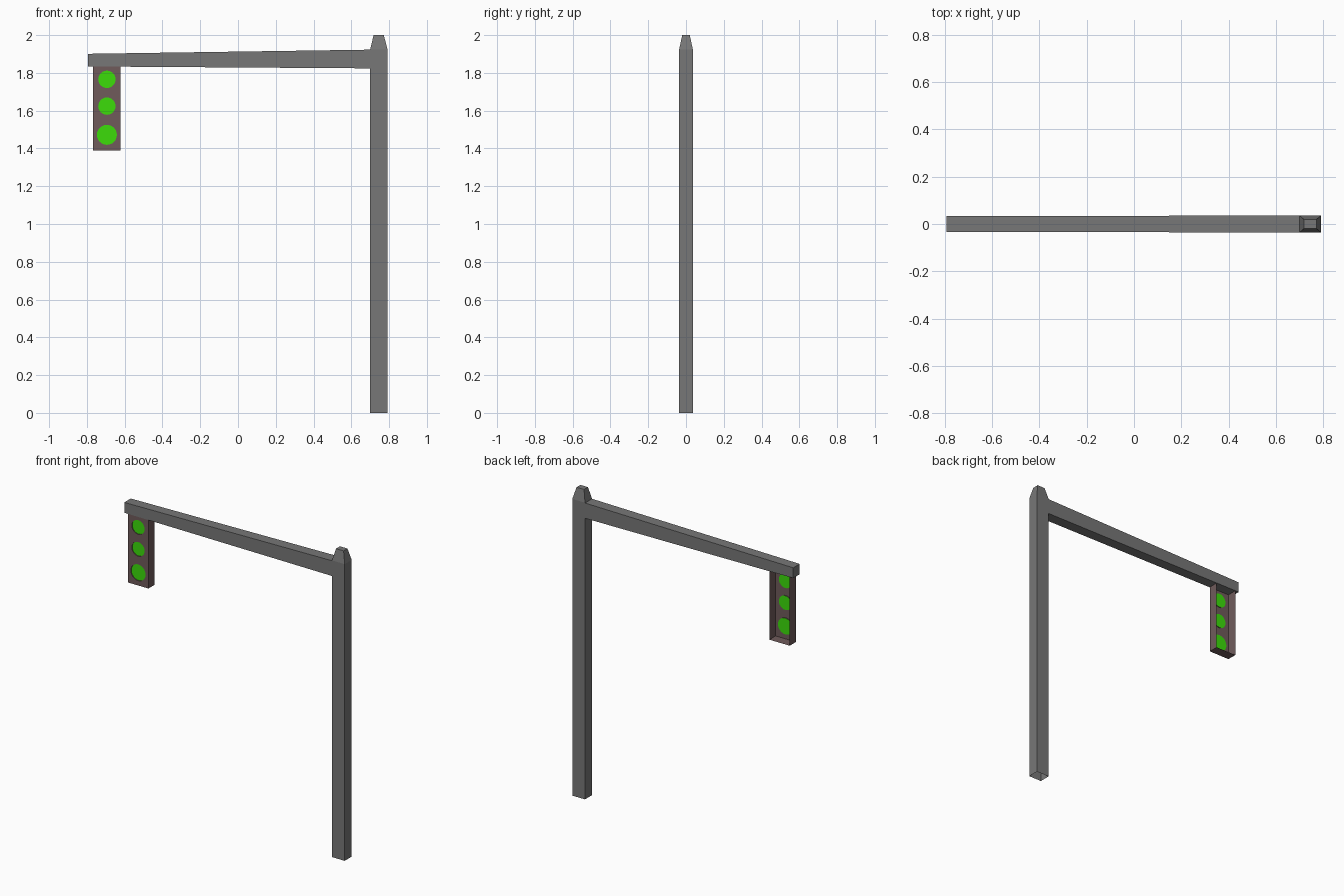
import bpy, bmesh, math
from mathutils import Vector

if "Cube" in bpy.data.objects:
    bpy.data.objects.remove(bpy.data.objects["Cube"])

STEEL = (0.185, 0.185, 0.185)
HOUSING = (0.16, 0.105, 0.105)
GREEN = (0.045, 0.72, 0.003)


def finish(name, bm, color):
    bmesh.ops.remove_doubles(bm, verts=bm.verts, dist=1e-5)
    me = bpy.data.meshes.new(name)
    bm.to_mesh(me)
    bm.free()
    ob = bpy.data.objects.new(name, me)
    bpy.context.collection.objects.link(ob)
    mat = bpy.data.materials.new(name + "_color")
    mat.diffuse_color = (*color, 1)
    mat.use_nodes = True
    mat.node_tree.nodes["Principled BSDF"].inputs["Base Color"].default_value = mat.diffuse_color
    me.materials.append(mat)
    return ob


def skin(bm, a, b):
    """Quads between two closed loops of vertices."""
    n = len(a)
    for i in range(n):
        j = (i + 1) % n
        bm.faces.new((a[i], a[j], b[j], b[i]))


def loft(name, rings, cap_start=False, cap_end=False):
    """Skin a list of four-cornered rings into a tube."""
    bm = bmesh.new()
    vs = [[bm.verts.new(p) for p in r] for r in rings]
    for a, b in zip(vs, vs[1:]):
        skin(bm, a, b)
    if cap_start:
        bm.faces.new(vs[0][::-1])
    if cap_end:
        bm.faces.new(vs[-1])
    return finish(name, bm, STEEL)


def ring_z(x0, x1, h, z):
    return [(x0, -h, z), (x1, -h, z), (x1, h, z), (x0, h, z)]


def ring_x(x, h, z0, z1):
    return [(x, -h, z0), (x, h, z0), (x, h, z1), (x, -h, z1)]


def circle(z, r, y, n=24):
    return [(LX + r * math.cos(2 * math.pi * i / n), y,
             z + r * math.sin(2 * math.pi * i / n)) for i in range(n)]


# Pole: hollow bottom, tapered tip
loft("pole", [ring_z(0.70, 0.791, 0.036, 0), ring_z(0.70, 0.791, 0.036, 1.925),
              ring_z(0.718, 0.772, 0.02, 2.0)], cap_end=True)

# Arm: narrows away from the pole
loft("arm", [ring_x(-0.793, 0.033, 1.834, 1.901),
             ring_x(0.70, 0.036, 1.824, 1.923)], cap_start=True)

# Signal housing: shell open at the back, with round holes in the front
LX, FRONT, BACK = -0.694, -0.032, 0.032
LENS = FRONT + 0.005
X0, X1, Z0, Z1 = -0.767, -0.621, 1.388, 1.834
LAMPS = [(1.766, 0.046), (1.624, 0.046), (1.472, 0.053)]
bm = bmesh.new()
outline = [(X0, FRONT, Z0), (X1, FRONT, Z0), (X1, FRONT, Z1), (X0, FRONT, Z1)]
edges, holes = [], []
for loop in [outline] + [circle(z, r, FRONT) for z, r in LAMPS]:
    vs = [bm.verts.new(p) for p in loop]
    holes.append(vs)
    edges += [bm.edges.new((a, b)) for a, b in zip(vs, vs[1:] + vs[:1])]
bmesh.ops.triangle_fill(bm, use_beauty=True, edges=edges, normal=Vector((0, -1, 0)))
# Shallow rim behind each hole
for hole, (z, r) in zip(holes[1:], LAMPS):
    skin(bm, hole, [bm.verts.new(p) for p in circle(z, r, LENS)])
# Side and bottom walls
path = [(X0, Z1), (X0, Z0), (X1, Z0), (X1, Z1)]
for (xa, za), (xb, zb) in zip(path, path[1:]):
    bm.faces.new([bm.verts.new(p) for p in
                  ((xa, FRONT, za), (xa, BACK, za), (xb, BACK, zb), (xb, FRONT, zb))])
finish("signal_housing", bm, HOUSING)

# Lamps: flat discs set slightly into the holes
for name, (z, r) in zip(("top_lamp", "middle_lamp", "bottom_lamp"), LAMPS):
    bm = bmesh.new()
    bm.faces.new([bm.verts.new(p) for p in circle(z, r, LENS)])
    finish(name, bm, GREEN)
